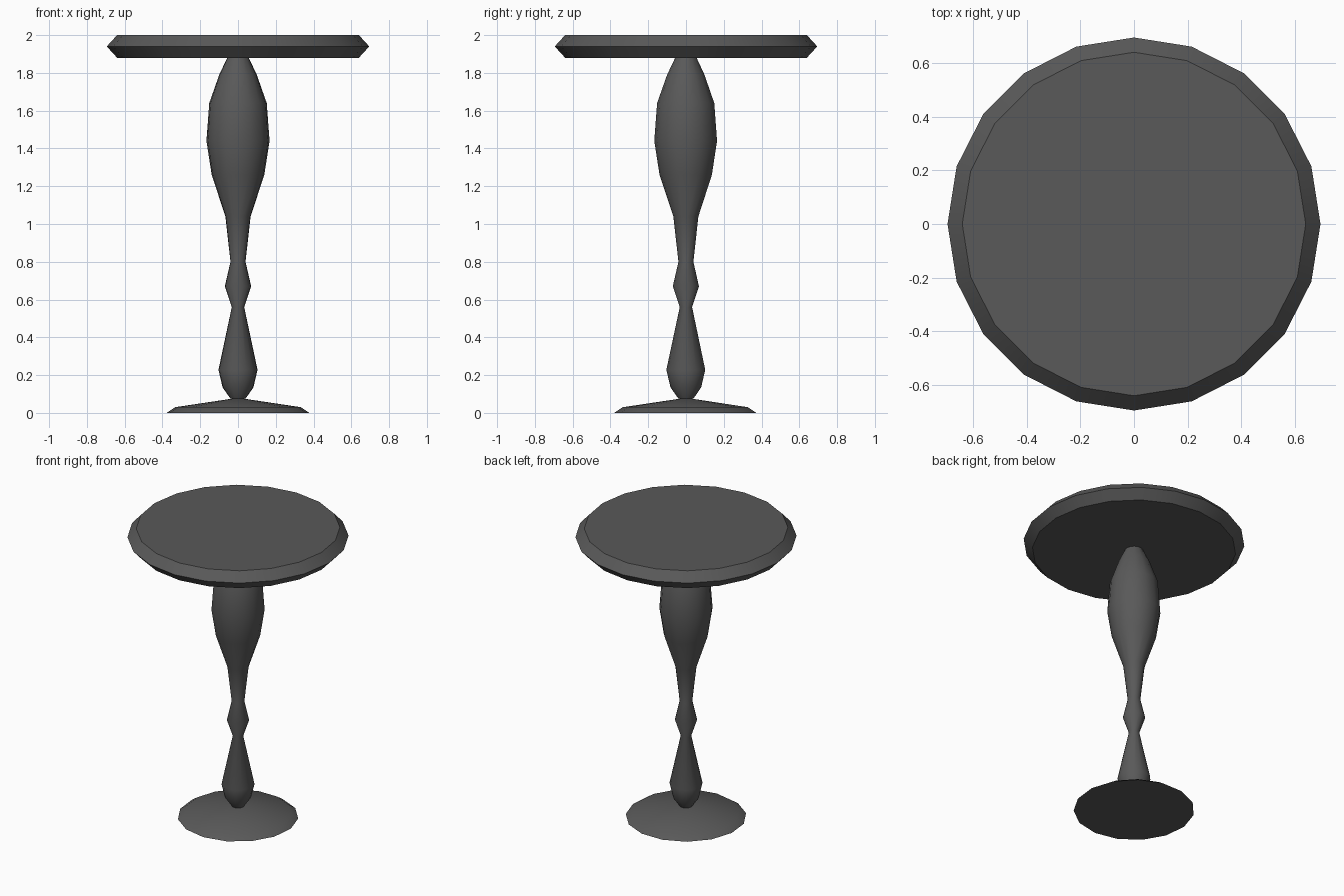
import bpy, bmesh, math

if "Cube" in bpy.data.objects:
    bpy.data.objects.remove(bpy.data.objects["Cube"])

grey = bpy.data.materials.new("dark_grey")
grey.diffuse_color = (0.1, 0.1, 0.1, 1)
grey.use_nodes = True
grey.node_tree.nodes["Principled BSDF"].inputs["Base Color"].default_value = grey.diffuse_color


def lathe(name, profile, sides, start):
    """Closed solid turned around z from (radius, z) points, bottom to top."""
    bm = bmesh.new()
    rings = []
    for r, z in profile:
        if r == 0:
            rings.append([bm.verts.new((0, 0, z))] * sides)
            continue
        angles = [start + 2 * math.pi * i / sides for i in range(sides)]
        rings.append([bm.verts.new((r * math.cos(a), r * math.sin(a), z)) for a in angles])
    for low, high in zip(rings, rings[1:]):
        for i in range(sides):
            j = (i + 1) % sides
            quad = [low[i], low[j], high[j], high[i]]
            bm.faces.new(list(dict.fromkeys(quad)))
    if profile[0][0] > 0:
        bm.faces.new(rings[0][::-1])
    if profile[-1][0] > 0:
        bm.faces.new(rings[-1])
    mesh = bpy.data.meshes.new(name)
    bm.to_mesh(mesh)
    bm.free()
    mesh.materials.append(grey)
    obj = bpy.data.objects.new(name, mesh)
    bpy.context.collection.objects.link(obj)
    bpy.ops.object.select_all(action='DESELECT')
    obj.select_set(True)
    bpy.context.view_layer.objects.active = obj
    bpy.ops.object.shade_smooth_by_angle(angle=math.radians(32))
    return obj


# round top with a pointed rim
lathe("table_top", [(0.64, 1.88), (0.695, 1.94), (0.64, 2.0)], 20, 0)

# turned stem
lathe("stem", [(0.04, 0.075), (0.082, 0.135), (0.104, 0.228), (0.033, 0.56),
               (0.07, 0.67), (0.04, 0.80), (0.067, 1.04), (0.14, 1.26),
               (0.168, 1.44), (0.153, 1.64), (0.10, 1.79), (0.055, 1.885)],
      15, -math.pi / 2)

# low conical foot
lathe("base", [(0.38, 0), (0.335, 0.03), (0, 0.08)], 15, -math.pi / 2)
